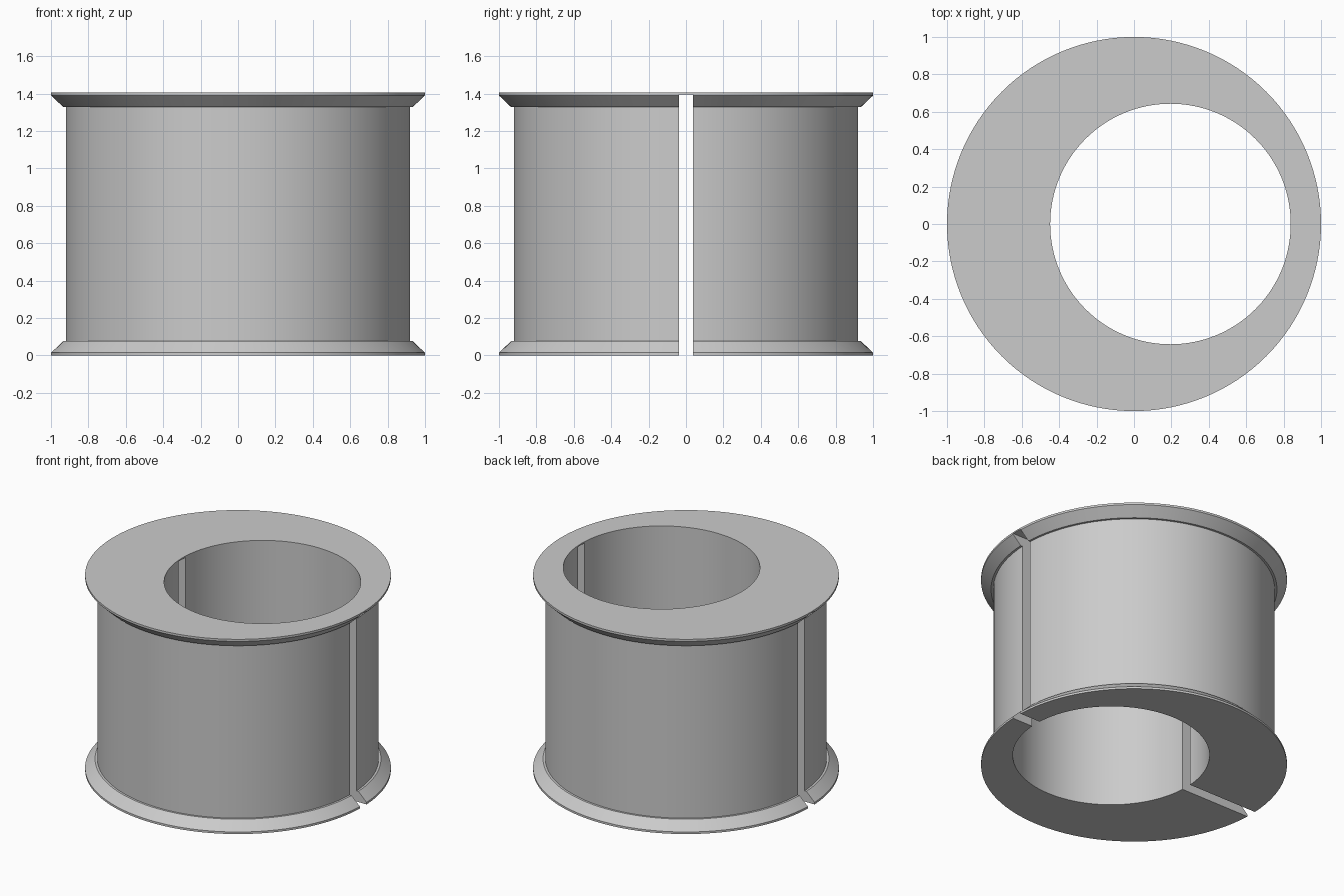
import bpy
import bmesh
import math

default = bpy.data.objects.get("Cube")
if default:
    bpy.data.objects.remove(default, do_unlink=True)

SEGMENTS = 128
HEIGHT = 1.405
BODY_R, LIP_R, RIM_R = 0.92, 0.935, 1.0
RIM_Z, LIP_Z = 0.015, 0.077
BORE_R, BORE_X = 0.643, 0.195
SLOT_WIDTH, CAP = 0.077, 0.01

grey = bpy.data.materials.new("plain grey")
grey.use_nodes = True
colour = (0.6, 0.6, 0.6, 1)
grey.diffuse_color = colour
grey.node_tree.nodes["Principled BSDF"].inputs["Base Color"].default_value = colour


def cut(target, cutter):
    """Subtract the active helper object, then remove it."""
    cutter.hide_render = True
    mod = target.modifiers.new("cut", "BOOLEAN")
    mod.operation = "DIFFERENCE"
    mod.solver = "EXACT"
    mod.object = cutter
    bpy.ops.object.select_all(action="DESELECT")
    target.select_set(True)
    bpy.context.view_layer.objects.active = target
    bpy.ops.object.modifier_apply(modifier=mod.name)
    bpy.data.objects.remove(cutter, do_unlink=True)


# Spool: half profile mirrored in height, turned around the z axis
lower = [(RIM_R, 0), (RIM_R, RIM_Z), (LIP_R, LIP_Z), (BODY_R, LIP_Z)]
profile = lower + [(r, HEIGHT - z) for r, z in reversed(lower)]

bm = bmesh.new()
rings = []
for r, z in profile:
    rings.append([bm.verts.new((r * math.cos(a), r * math.sin(a), z))
                  for a in (math.tau * i / SEGMENTS for i in range(SEGMENTS))])
for low, high in zip(rings, rings[1:]):
    for i in range(SEGMENTS):
        j = (i + 1) % SEGMENTS
        bm.faces.new((low[i], low[j], high[j], high[i]))
bm.faces.new(rings[0][::-1])
bm.faces.new(rings[-1])
mesh = bpy.data.meshes.new("flanged_bushing")
bm.to_mesh(mesh)
bm.free()
mesh.materials.append(grey)
bushing = bpy.data.objects.new("flanged_bushing", mesh)
bpy.context.collection.objects.link(bushing)

# Off-centre bore through the full height
bpy.ops.mesh.primitive_cylinder_add(vertices=SEGMENTS, radius=BORE_R, depth=HEIGHT + 1,
                                    location=(BORE_X, 0, HEIGHT / 2))
cut(bushing, bpy.context.object)

# Slot through both walls, closed by a thin cap at the top
slot_top = HEIGHT - CAP
bpy.ops.mesh.primitive_cube_add(size=1, location=(0, 0, (slot_top - 1) / 2))
slot = bpy.context.object
slot.scale = (3, SLOT_WIDTH, slot_top + 1)
cut(bushing, slot)

bpy.ops.object.shade_smooth_by_angle(angle=math.radians(25))
